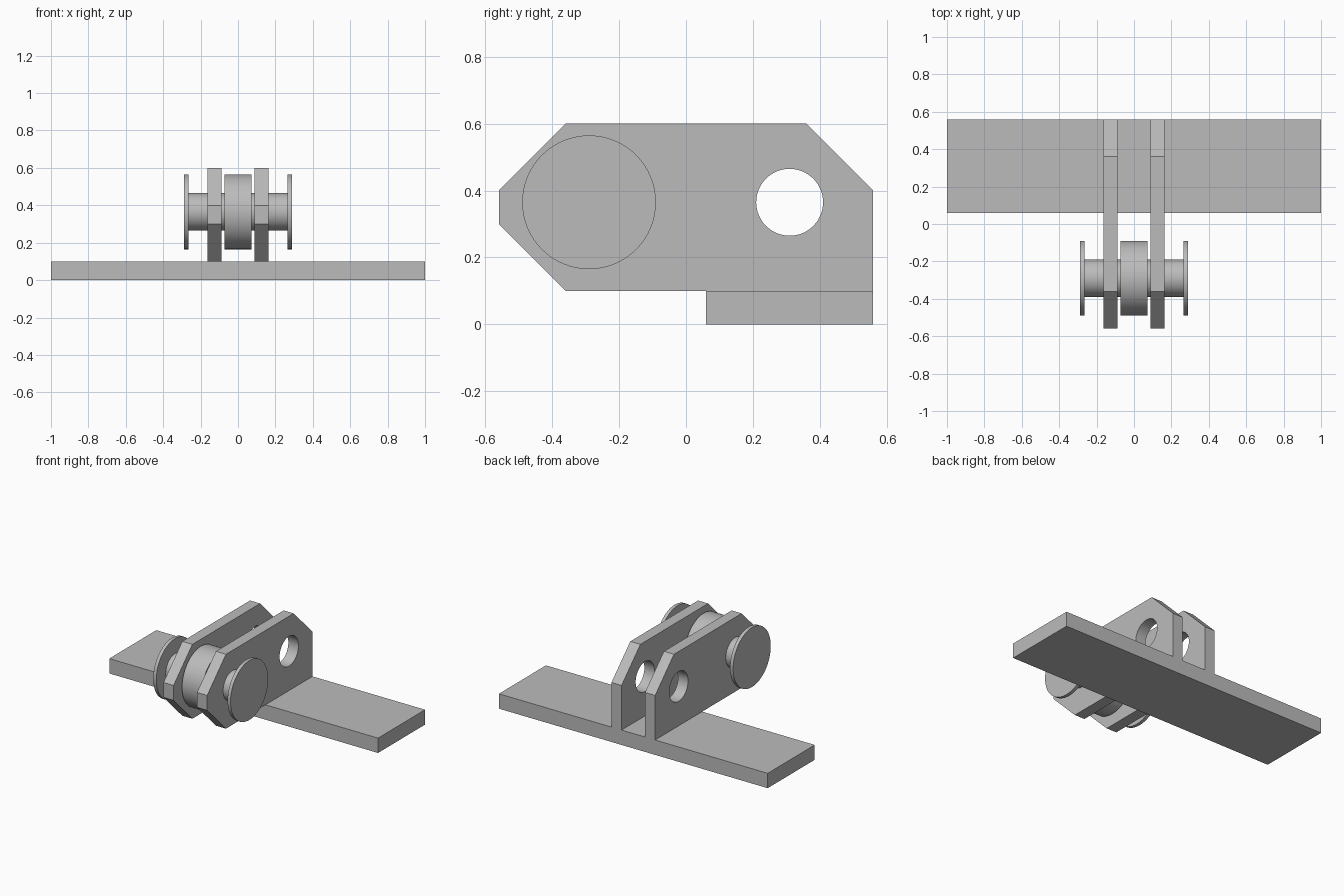
import bpy, bmesh, math
from mathutils import Vector

if "Cube" in bpy.data.objects:
    bpy.data.objects.remove(bpy.data.objects["Cube"])

grey = bpy.data.materials.new("plain grey")
grey.diffuse_color = (0.5, 0.5, 0.5, 1)
grey.use_nodes = True
grey.node_tree.nodes["Principled BSDF"].inputs["Base Color"].default_value = grey.diffuse_color

PIN = (-0.29, 0.365)    # y, z of the roller axle
HOLE = (0.31, 0.365)    # y, z of the open hole
R = 0.1                 # shaft and hole radius


def finish(ob, name):
    ob.name = ob.data.name = name
    ob.data.materials.append(grey)
    return ob


def disc(name, x0, x1, radius):
    """Cylinder along x on the axle line."""
    bpy.ops.mesh.primitive_cylinder_add(
        vertices=64, radius=radius, depth=x1 - x0,
        location=((x0 + x1) / 2, *PIN), rotation=(0, math.pi / 2, 0))
    bpy.ops.object.shade_smooth_by_angle(angle=math.radians(30))
    return finish(bpy.context.object, name)


def circle(centre, radius, n=64):
    return [(centre[0] + radius * math.cos(2 * math.pi * i / n),
             centre[1] + radius * math.sin(2 * math.pi * i / n)) for i in range(n)]


def side_plate(name, x0, x1):
    """Chamfered plate with two round holes, extruded along x."""
    outline = [(-0.56, 0.3), (-0.36, 0.1), (0.56, 0.1), (0.56, 0.4),
               (0.36, 0.6), (-0.36, 0.6), (-0.56, 0.4)]
    bm = bmesh.new()
    edges = []
    for loop in (outline, circle(HOLE, R), circle(PIN, R)):
        vs = [bm.verts.new((x0, y, z)) for y, z in loop]
        edges += [bm.edges.new((vs[i - 1], vs[i])) for i in range(len(vs))]
    bmesh.ops.triangle_fill(bm, edges=edges, use_beauty=True, normal=(1, 0, 0))
    ext = bmesh.ops.extrude_face_region(bm, geom=bm.faces[:], use_keep_orig=True)
    moved = [g for g in ext["geom"] if isinstance(g, bmesh.types.BMVert)]
    bmesh.ops.translate(bm, verts=moved, vec=Vector((x1 - x0, 0, 0)))
    bmesh.ops.recalc_face_normals(bm, faces=bm.faces[:])
    me = bpy.data.meshes.new(name)
    bm.to_mesh(me)
    bm.free()
    ob = bpy.data.objects.new(name, me)
    bpy.context.collection.objects.link(ob)
    bpy.ops.object.select_all(action='DESELECT')
    ob.select_set(True)
    bpy.context.view_layer.objects.active = ob
    bpy.ops.object.shade_smooth_by_angle(angle=math.radians(30))
    return finish(ob, name)


# Base plate
bpy.ops.mesh.primitive_cube_add(size=1, location=(0, 0.31, 0.05))
base = bpy.context.object
base.scale = (2, 0.5, 0.1)
finish(base, "base_plate")

# Twin side plates and the axle end caps
for side, s in (("left", -1), ("right", 1)):
    side_plate(side + "_side_plate", *sorted((s * 0.0875, s * 0.1625)))
    disc(side + "_end_cap", *sorted((s * 0.265, s * 0.2875)), 0.2)

# Axle and central roller
disc("axle", -0.27, 0.27, R)
disc("roller", -0.0735, 0.0735, 0.2)
